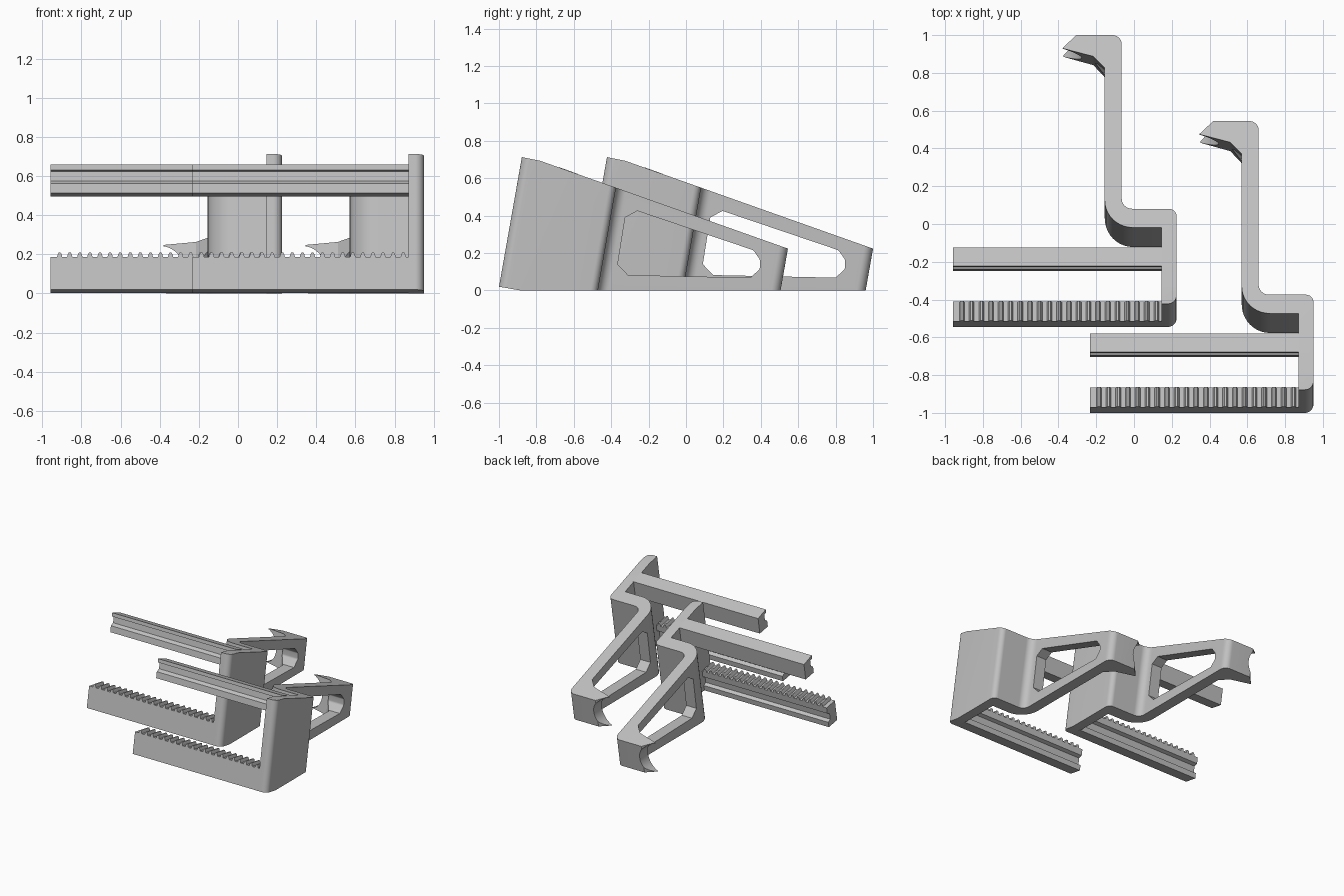
import bpy, bmesh, math
from mathutils import Matrix, Vector

if "Cube" in bpy.data.objects:
    bpy.data.objects.remove(bpy.data.objects["Cube"])

TILT = Matrix.Rotation(math.radians(-10), 4, 'X')   # the bracket leans back 10 degrees
COPY_OFFSET = Vector((-0.725, 0.455, 0))

grey = bpy.data.materials.new("grey plastic")
grey.diffuse_color = (0.53, 0.53, 0.53, 1)
grey.use_nodes = True
grey.node_tree.nodes["Principled BSDF"].inputs["Base Color"].default_value = grey.diffuse_color


def prism(name, outline, lo, hi, axis, matrix=Matrix()):
    """Extrude a 2D outline from lo to hi along an axis."""
    place = {'X': lambda p, t: (t, p[0], p[1]),
             'Y': lambda p, t: (p[0], t, p[1]),
             'Z': lambda p, t: (p[0], p[1], t)}[axis]
    bm = bmesh.new()
    face = bm.faces.new([bm.verts.new(place(p, lo)) for p in outline])
    side = bmesh.ops.extrude_face_region(bm, geom=[face])
    verts = [g for g in side['geom'] if isinstance(g, bmesh.types.BMVert)]
    move = Vector(place((0, 0), hi - lo))
    bmesh.ops.translate(bm, verts=verts, vec=move)
    bmesh.ops.recalc_face_normals(bm, faces=bm.faces)
    bm.transform(matrix)
    mesh = bpy.data.meshes.new(name)
    bm.to_mesh(mesh)
    bm.free()
    mesh.materials.append(grey)
    obj = bpy.data.objects.new(name, mesh)
    bpy.context.collection.objects.link(obj)
    return obj


def rounded(corners, steps=10):
    """Outline from (x, y, radius) corners, with tangent arcs."""
    out = []
    for i, (x, y, r) in enumerate(corners):
        p = Vector((x, y))
        if r == 0:
            out.append(p)
            continue
        a = (Vector(corners[i - 1][:2]) - p).normalized()
        b = (Vector(corners[(i + 1) % len(corners)][:2]) - p).normalized()
        half = a.angle(b) / 2
        centre = p + (a + b).normalized() * (r / math.sin(half))
        start = p + a * (r / math.tan(half)) - centre
        end = p + b * (r / math.tan(half)) - centre
        sweep = start.angle_signed(end)
        for k in range(steps + 1):
            t = -sweep * k / steps
            out.append(centre + Vector((start.x * math.cos(t) - start.y * math.sin(t),
                                        start.x * math.sin(t) + start.y * math.cos(t))))
    return out


def boolean(obj, cutter, operation):
    mod = obj.modifiers.new("cut", 'BOOLEAN')
    mod.operation, mod.solver, mod.object = operation, 'EXACT', cutter
    bpy.context.view_layer.objects.active = obj
    bpy.ops.object.modifier_apply(modifier=mod.name)
    bpy.data.objects.remove(cutter)


# Bracket: front wall, crossbar, long arm and hook in plan
plan = rounded([
    (0.87, -0.988, 0), (0.95, -0.988, 0.045), (0.95, -0.464, 0.04),
    (0.66, -0.464, 0.055), (0.66, 0.498, 0.05), (0.42, 0.498, 0),
    (0.345, 0.425, 0), (0.51, 0.38, 0), (0.57, 0.317, 0),
    (0.57, -0.568, 0.15), (0.87, -0.568, 0)])
bracket = prism("bracket", plan, -0.6, 0.9, 'Z', TILT)

# Wedge-shaped side outline
side = [(-1.003, 0.02), (-0.88, 0.713), (-0.78, 0.693), (0.56, 0.218),
        (0.56, 0), (-0.885, 0)]
boolean(bracket, prism("side_cutter", side, -0.5, 1.5, 'X'), 'INTERSECT')

# Window through the arm
window = rounded([(-0.325, 0.39, 0), (-0.26, 0.425, 0), (0.36, 0.215, 0.03),
                  (0.395, 0.165, 0.02), (0.395, 0.115, 0.02), (0.345, 0.068, 0),
                  (-0.31, 0.082, 0), (-0.365, 0.14, 0)], 4)
boolean(bracket, prism("window_cutter", window, 0.4, 0.8, 'X'), 'DIFFERENCE')

# Round scoop in the hook tip
scoop = [(0.325 + 0.123 * math.cos(a), 0.12 + 0.123 * math.sin(a))
         for a in (2 * math.pi * k / 48 for k in range(48))]
boolean(bracket, prism("scoop_cutter", scoop, 0.3, 0.7, 'Y'), 'DIFFERENCE')

# Upper rail: sloping top, groove along the front
upper = [(-0.679, 0.383), (-0.782, 0.383), (-0.782, 0.432), (-0.757, 0.45),
         (-0.757, 0.50), (-0.782, 0.503), (-0.782, 0.531), (-0.679, 0.513)]
upper_rail = prism("upper_rail", upper, -0.232, 0.875, 'X', TILT)

# Lower rail: groove along the back
lower = [(-0.988, -0.154), (-0.882, -0.154), (-0.882, -0.112), (-0.908, -0.10),
         (-0.908, -0.05), (-0.882, -0.035), (-0.882, 0.014), (-0.988, 0.014)]
lower_rail = prism("lower_rail", lower, -0.232, 0.875, 'X', TILT)

# Gear teeth along the lower rail
comb = [(-0.232, 0.008)]
for i in range(21):
    x = -0.186 + 0.0515 * i
    comb += [(x - 0.014, 0.013), (x - 0.010, 0.029), (x - 0.005, 0.038),
             (x + 0.005, 0.038), (x + 0.010, 0.029), (x + 0.014, 0.013)]
comb += [(0.872, 0.008)]
teeth = prism("rack_teeth", comb, -0.988, -0.882, 'Y', TILT)

# Smooth the rounded corners, then add the second holder
for obj in (bracket, upper_rail, lower_rail, teeth):
    bpy.ops.object.select_all(action='DESELECT')
    obj.select_set(True)
    bpy.context.view_layer.objects.active = obj
    bpy.ops.object.shade_smooth_by_angle(angle=math.radians(25))
    twin = obj.copy()
    twin.name = "second_" + obj.name
    twin.location = COPY_OFFSET
    bpy.context.collection.objects.link(twin)
